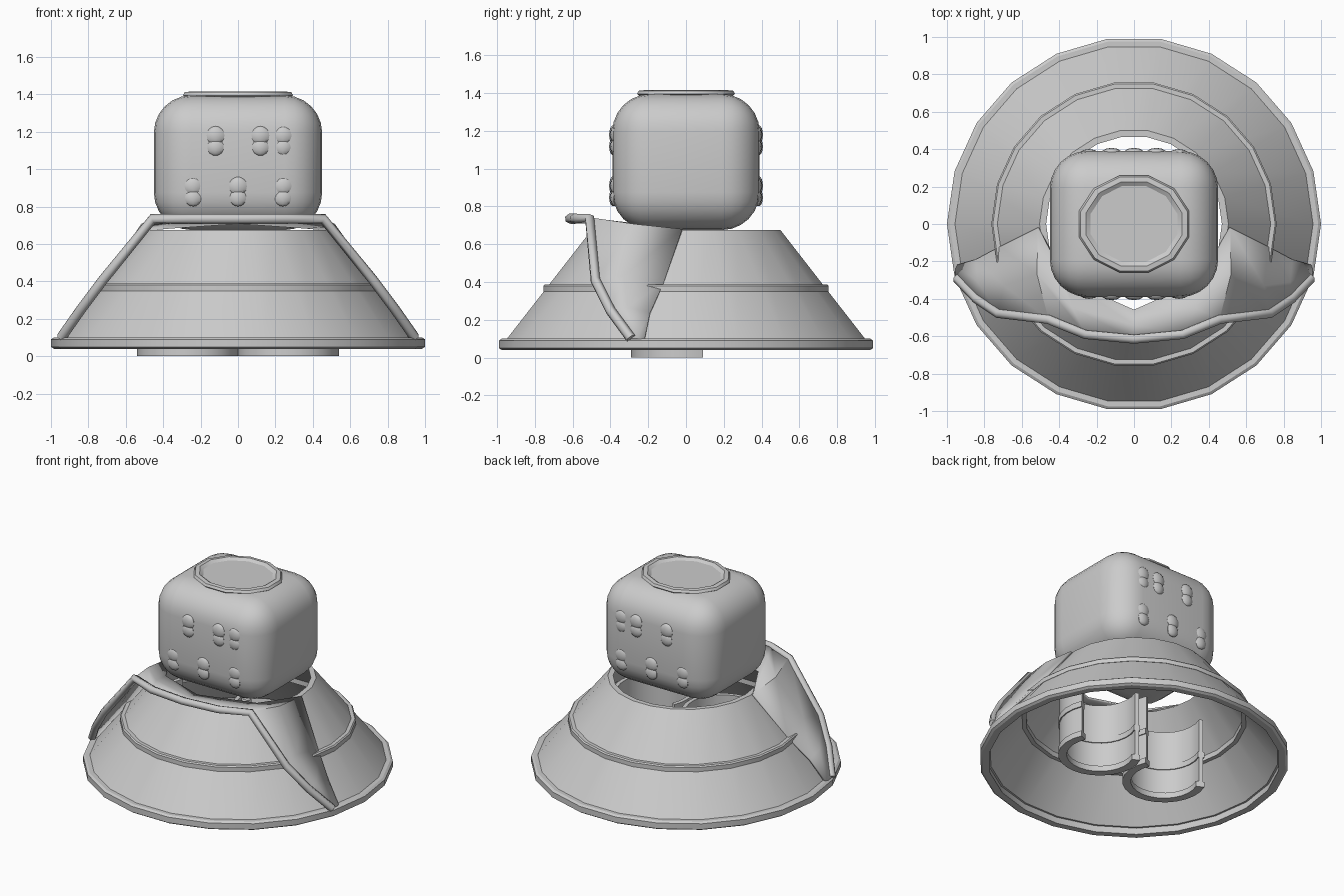
import bpy, bmesh, math
from mathutils import Vector, Matrix

if "Cube" in bpy.data.objects:
    bpy.data.objects.remove(bpy.data.objects["Cube"])


def finish(name, bm, smooth=30):
    bmesh.ops.recalc_face_normals(bm, faces=bm.faces)
    me = bpy.data.meshes.new(name)
    bm.to_mesh(me)
    bm.free()
    ob = bpy.data.objects.new(name, me)
    bpy.context.collection.objects.link(ob)
    bpy.context.view_layer.objects.active = ob
    ob.select_set(True)
    bpy.ops.object.shade_smooth_by_angle(angle=math.radians(smooth))
    ob.select_set(False)
    return ob


def lathe(name, profile, n=22, center=(0, 0), start=0, sweep=360, sy=1.0):
    """Sweep a closed (r, z) outline around a vertical axis."""
    bm = bmesh.new()
    full = sweep == 360
    rings = []
    for i in range(n if full else n + 1):
        a = math.radians(start + sweep * i / n)
        rings.append([bm.verts.new((center[0] + r * math.cos(a),
                                    center[1] + r * math.sin(a) * sy, z)) for r, z in profile])
    m = len(profile)
    for i in range(n):
        a, b = rings[i], rings[(i + 1) % len(rings)]
        for j in range(m):
            k = (j + 1) % m
            bm.faces.new((a[j], b[j], b[k], a[k]))
    if not full:
        bm.faces.new(rings[0])
        bm.faces.new(rings[-1])
    return finish(name, bm)


# Skirt: cone shell, bottom rim and middle band
lathe("skirt", [(0.965, 0.09), (0.505, 0.675), (0.47, 0.675), (0.935, 0.09)])
lathe("skirt_rim", [(0.985, 0.04), (1.0, 0.05), (1.0, 0.09), (0.985, 0.10), (0.95, 0.10), (0.94, 0.04)])
lathe("skirt_band", [(0.763, 0.35), (0.763, 0.38), (0.755, 0.388), (0.70, 0.388), (0.70, 0.35)])

# Head: rounded box
bm = bmesh.new()
bmesh.ops.create_cube(bm, size=1, matrix=Matrix.Translation((0, 0, 1.035)) @ Matrix.Diagonal((0.9, 0.78, 0.72, 1)))
bmesh.ops.bevel(bm, geom=bm.edges[:], offset=0.2, segments=6, profile=0.5, affect='EDGES')
finish("head", bm, 40)

# Neck collar and lid on top of the head
lathe("collar", [(0.26, 1.36), (0.305, 1.395), (0.295, 1.412), (0.265, 1.415), (0.24, 1.40), (0.24, 1.36)],
      n=12, start=15, sy=0.88)
bm = bmesh.new()
bmesh.ops.create_circle(bm, cap_ends=True, segments=12, radius=0.26,
                        matrix=Matrix.Translation((0, 0, 1.40)) @ Matrix.Diagonal((1, 0.88, 1, 1))
                        @ Matrix.Rotation(math.radians(15), 4, 'Z'))
finish("collar_lid", bm)

# Double-lobed studs on front and back of the head
for side, label in ((-1, "front"), (1, "back")):
    bm = bmesh.new()
    for x, z in ((-0.12, 1.15), (0.12, 1.15), (0.24, 1.15), (-0.24, 0.88), (0, 0.88), (0.24, 0.88)):
        for dz, s in ((0.03, 0.05), (-0.033, 0.046)):
            y = side * (0.385 if abs(x) < 0.2 else 0.378)
            bmesh.ops.create_uvsphere(bm, u_segments=10, v_segments=8, radius=1,
                                      matrix=Matrix.Translation((x, y, z + dz)) @ Matrix.Diagonal((s, 0.022, s, 1)))
    finish(label + "_studs", bm, 40)

# Parted overskirt: edge path of the right half and where it meets the skirt
edge = [(0.945, -0.29, 0.10), (0.84, -0.40, 0.25), (0.72, -0.48, 0.41), (0.455, -0.51, 0.735),
        (0.26, -0.59, 0.735), (0.0, -0.615, 0.735)]
root = [(0.945, -0.22, 0.09), (0.84, -0.19, 0.235), (0.71, -0.12, 0.39), (0.51, -0.02, 0.675),
        (0.36, -0.30, 0.69), (0.0, -0.46, 0.715)]
mid = [(0.95, -0.26, 0.10), (0.83, -0.31, 0.26), (0.69, -0.33, 0.43), (0.515, -0.27, 0.70),
       (0.33, -0.45, 0.725), (0.0, -0.54, 0.73)]


def mirrored(pts):
    return [Vector(p) for p in pts] + [Vector((-x, y, z)) for x, y, z in reversed(pts[:-1])]


rows = [mirrored(r) for r in (edge, mid, root)]
bm = bmesh.new()
vs = [[bm.verts.new(p) for p in r] for r in rows]
for a, b in zip(vs, vs[1:]):
    for i in range(len(a) - 1):
        bm.faces.new((a[i], a[i + 1], b[i + 1], b[i]))
cloth = finish("overskirt", bm, 40)
sol = cloth.modifiers.new("thickness", 'SOLIDIFY')
sol.thickness = 0.015
sol.offset = 0

# Piped hem along the overskirt edge
cu = bpy.data.curves.new("overskirt_hem", 'CURVE')
cu.dimensions = '3D'
cu.bevel_depth = 0.027
cu.bevel_resolution = 1
cu.use_fill_caps = True
sp = cu.splines.new('POLY')
sp.points.add(len(rows[0]) - 1)
for pt, p in zip(sp.points, rows[0]):
    pt.co = (*p, 1)
bpy.context.collection.objects.link(bpy.data.objects.new("overskirt_hem", cu))

# Legs: half tubes open to the back, with foot rim, middle clip and end flanges
for s, label in ((1, "right"), (-1, "left")):
    arc = dict(n=16, center=(s * 0.27, -0.02), start=156, sweep=228)
    lathe(label + "_leg", [(0.262, 0.01), (0.262, 0.5), (0.235, 0.5), (0.235, 0.01)], **arc)
    lathe(label + "_foot_rim", [(0.27, 0), (0.27, 0.04), (0.215, 0.04), (0.215, 0)], **arc)
    lathe(label + "_leg_band", [(0.27, 0.22), (0.27, 0.26), (0.228, 0.26), (0.228, 0.22)], **arc)
